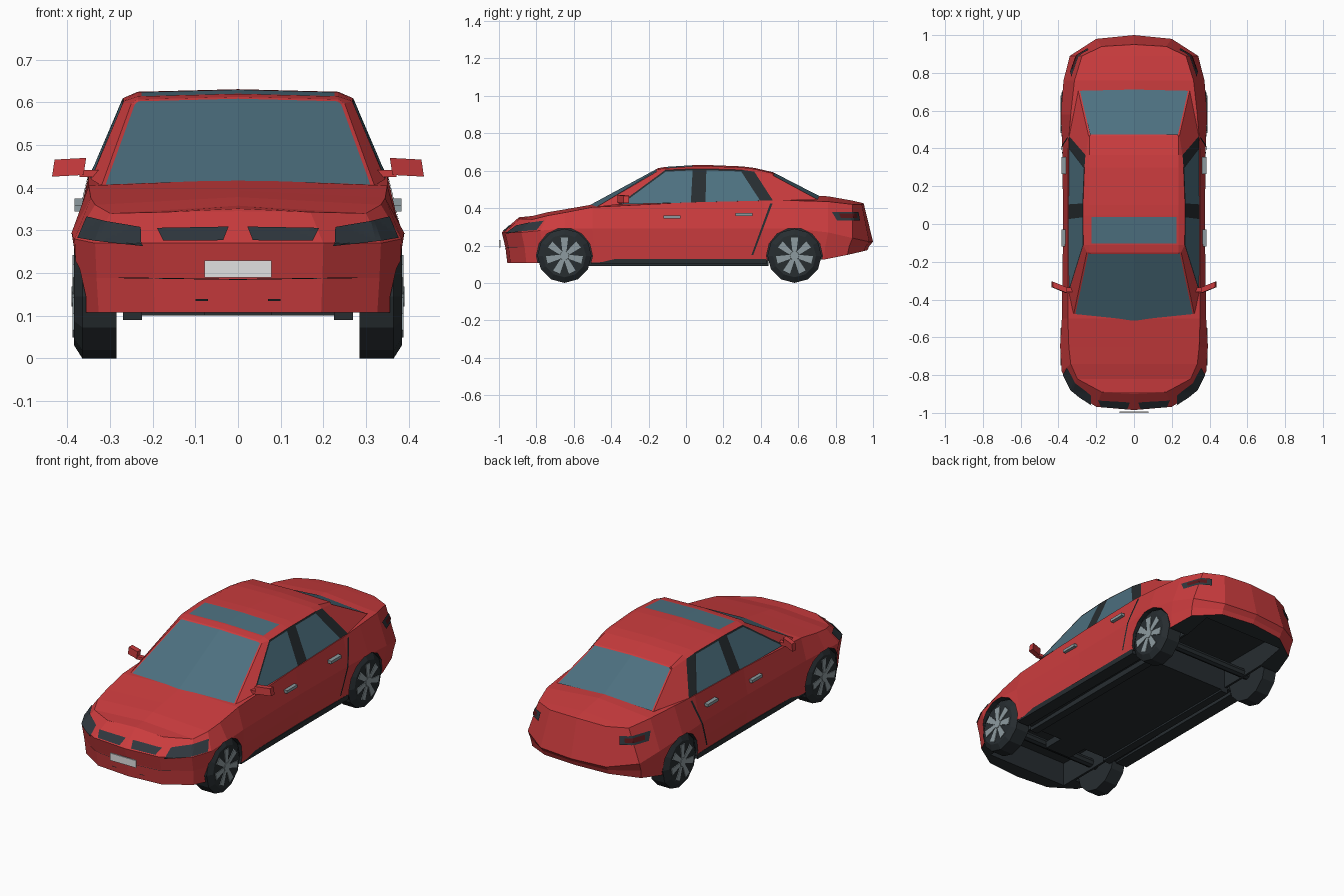
import bpy, bmesh, math
from mathutils import Vector, Matrix
from mathutils.bvhtree import BVHTree

old = bpy.data.objects.get("Cube")
if old:
    bpy.data.objects.remove(old, do_unlink=True)


def material(name, rgb):
    m = bpy.data.materials.new(name)
    m.use_nodes = True
    m.diffuse_color = (*rgb, 1)
    m.node_tree.nodes["Principled BSDF"].inputs["Base Color"].default_value = (*rgb, 1)
    return m


RED = material("red paint", (0.6, 0.045, 0.048))
GLASS = material("tinted glass", (0.074, 0.163, 0.215))
DARK = material("dark rubber", (0.02, 0.026, 0.03))
LAMP = material("smoked lamp", (0.028, 0.038, 0.047))
METAL = material("grey metal", (0.27, 0.33, 0.35))
PLATE = material("pale plate", (0.75, 0.75, 0.75))
TAIL = material("dark red lamp", (0.1, 0.008, 0.01))


def finish(name, bm, *mats):
    me = bpy.data.meshes.new(name)
    bm.to_mesh(me)
    bm.free()
    ob = bpy.data.objects.new(name, me)
    bpy.context.collection.objects.link(ob)
    for m in mats:
        me.materials.append(m)
    return ob


def apply(ob, kind, **settings):
    mod = ob.modifiers.new(kind, kind)
    for key, value in settings.items():
        setattr(mod, key, value)
    bpy.context.view_layer.objects.active = ob
    bpy.ops.object.modifier_apply(modifier=mod.name)


def mirror(ob):
    apply(ob, "MIRROR", use_clip=True, merge_threshold=0.0005)


def grid(bm, rows):
    vs = [[bm.verts.new(p) for p in row] for row in rows]
    faces = {}
    for i in range(len(vs) - 1):
        for j in range(len(vs[0]) - 1):
            faces[i, j] = bm.faces.new((vs[i][j], vs[i][j + 1], vs[i + 1][j + 1], vs[i + 1][j]))
    return vs, faces


def box(name, lo, hi, mat, both=False):
    bm = bmesh.new()
    bmesh.ops.create_cube(bm, size=1)
    lo, hi = Vector(lo), Vector(hi)
    for v in bm.verts:
        v.co = (lo + hi) / 2 + v.co * (hi - lo)
    ob = finish(name, bm, mat)
    if both:
        mirror(ob)
    return ob


def drum(name, x0, x1, y, z, r0, r1, sides, mat):
    bm = bmesh.new()
    bmesh.ops.create_cone(bm, cap_ends=True, segments=sides, radius1=r0, radius2=r1, depth=x1 - x0)
    bm.transform(Matrix.Translation(((x0 + x1) / 2, y, z)) @ Matrix.Rotation(math.pi / 2, 4, "Y"))
    return finish(name, bm, mat)


# Body shell: half outlines from nose to tail at four heights
mid = [(0, -.985, .27), (.2, -.968, .27), (.335, -.88, .27), (.383, -.78, .28), (.392, -.65, .29),
       (.382, -.5, .29), (.375, 0, .29), (.38, .42, .29), (.388, .58, .29), (.373, .76, .27),
       (.34, .89, .24), (.2, .98, .22), (0, 1, .22)]
shoulder = [(0, -.9, .345), (.17, -.89, .343), (.3, -.82, .34), (.335, -.74, .36), (.345, -.65, .376),
            (.35, -.5, .405), (.35, 0, .43), (.348, .42, .44), (.335, .58, .44), (.315, .76, .435),
            (.275, .89, .42), (.17, .94, .42), (0, .95, .425)]
crown = [0, .008, .018, .018, .017, .014, .01, .01, .03, .028, .02, .008, 0]
floor_z = [.107] * 5 + [.11, .12, .12, .12, .125, .15, .17, .175]
bottom = [(x * .975, y * .97, z) for (x, y, _), z in zip(mid, floor_z)]
low = [(x * .99, y * .98, z * .5 + m * .5) for (x, y, m), z in zip(mid, floor_z)]
keel = [(0, y, z) for x, y, z in bottom]
ridge = [(0, y, z + c) for (x, y, z), c in zip(shoulder, crown)]
bm = bmesh.new()
grid(bm, [keel, bottom, low, mid, shoulder, ridge])
bmesh.ops.remove_doubles(bm, verts=bm.verts, dist=0.0005)
bmesh.ops.recalc_face_normals(bm, faces=bm.faces)
for f in bm.faces:
    f.material_index = int(all(v.co.z < .18 for v in f.verts) and abs(f.normal.z) > .8)
body = finish("body_shell", bm, RED, DARK)
mirror(body)

# Wheel arches and hollow overhangs, with a thin wall between them
WHEELS = (("front", -.65), ("rear", .58))
cutters = []
for end, y in WHEELS:
    for s in (-1, 1):
        a, b = sorted((s * .262, s * .46))
        cutters.append(drum("arch_cutter", a, b, y, .145, .15, .15, 14, DARK))
cutters.append(box("front_bay_cutter", (-.25, -.87, .0), (.25, -.5, .24), DARK))
cutters.append(box("rear_bay_cutter", (-.25, .44, .0), (.25, .89, .25), DARK))
for c in cutters:
    c.hide_render = True
    apply(body, "BOOLEAN", operation="DIFFERENCE", object=c, solver="EXACT", material_mode="TRANSFER")
    bpy.data.objects.remove(c, do_unlink=True)

# Cabin: base, roof edge, inner roof and roof centre rows, columns front to back
base = [(.32, -.48, .405), (.345, -.36, .42), (.347, .035, .43), (.347, .095, .43), (.346, .41, .435),
        (.343, .465, .44), (.295, .705, .445)]
edge = [(.25, -.15, .598), (.268, -.112, .603), (.27, .045, .61), (.27, .1, .61), (.262, .3, .604),
        (.257, .365, .595), (.24, .465, .575)]
roof_z = [.607, .614, .624, .625, .617, .609, .586]
inner = [(.235, e[1], z) for e, z in zip(edge, roof_z)]
centre = [(0, e[1], z + .006) for e, z in zip(edge, roof_z)]
bm = bmesh.new()
vs, faces = grid(bm, [base, edge, inner, centre])
panes = []
for col, foot in ((0, (0, -.525, .41)), (-1, (0, .712, .465))):
    panes.append(bm.faces.new([bm.verts.new(foot)] + [row[col] for row in vs]))
bmesh.ops.recalc_face_normals(bm, faces=bm.faces)
for j in (1, 2, 3, 4):
    faces[0, j].material_index = 2
panes += [faces[0, 1], faces[0, 3], faces[2, 1]]
for pane in panes:
    bmesh.ops.inset_region(bm, faces=[pane], thickness=.009, use_boundary=False, use_even_offset=True)
    pane.material_index = 1
cabin = finish("cabin", bm, RED, GLASS, DARK)
mirror(cabin)

# Thin plates laid onto the body surface
surface = BVHTree.FromPolygons([v.co for v in body.data.vertices],
                               [p.vertices[:] for p in body.data.polygons])


def patch(name, corners, direction, mat, lift=.004, n=8):
    a, b, c, d = map(Vector, corners)
    aim = Vector(direction).normalized()
    rows = []
    for i in range(n + 1):
        row = []
        for j in range(n + 1):
            p = a.lerp(b, j / n).lerp(d.lerp(c, j / n), i / n)
            hit = surface.ray_cast(p - aim * .3, aim)[0]
            row.append((hit or p) - aim * lift)
        rows.append(row)
    bm = bmesh.new()
    grid(bm, rows)
    for f in bm.faces:
        f.normal_update()
    if sum(f.normal.dot(aim) for f in bm.faces) > 0:
        bmesh.ops.reverse_faces(bm, faces=bm.faces)
    mirror(finish(name, bm, mat))


patch("headlamps", [(.215, -.95, .263), (.372, -.79, .283), (.355, -.76, .333), (.235, -.92, .308)],
      (-.5, .85, 0), LAMP, lift=.008, n=14)
patch("grilles", [(.035, -1, .277), (.175, -1, .276), (.19, -1, .306), (.022, -1, .309)], (0, 1, 0), LAMP,
      lift=.006)
patch("bumper_slots", [(.07, -1, .135), (.1, -1, .135), (.1, -1, .139), (.07, -1, .139)], (0, 1, 0), DARK)
patch("bumper_crease", [(0, -1, .184), (.28, -1, .188), (.28, -1, .19), (0, -1, .186)], (0, 1, 0), DARK)
patch("tail_lamps", [(.365, .83, .335), (.27, .95, .335), (.26, .94, .38), (.355, .8, .38)],
      (-.75, -.65, 0), LAMP)
patch("tail_lamp_lenses", [(.355, .85, .347), (.29, .935, .347), (.285, .93, .37), (.35, .84, .37)],
      (-.75, -.65, 0), TAIL, lift=.007)
patch("rear_door_seams", [(.4, .35, .15), (.4, .36, .15), (.4, .463, .425), (.4, .45, .425)], (-1, 0, 0), DARK)
box("number_plate", (-.078, -1, .19), (.078, -.992, .23), PLATE)

# Door handles
for end, y, z in (("front", -.075, .352), ("rear", .31, .367)):
    box(end + "_door_handles", (.355, y - .045, z - .008), (.383, y + .045, z + .008), METAL, True)

# Door mirrors: tapered swept-back shells on short stalks
shell = box("door_mirrors", (.362, -.365, .43), (.436, -.335, .47), RED)
for v in shell.data.vertices:
    if v.co.x > .4:
        v.co.y += .03
        v.co.z -= .004
    if v.co.z > .45:
        v.co.x -= .006
mirror(shell)
box("mirror_stalks", (.325, -.36, .425), (.372, -.335, .442), RED, True)

# Underside
box("floor_pan", (-.24, -.5, .1), (.24, .44, .13), DARK)
box("floor_rails", (.225, -.52, .09), (.27, .44, .13), DARK, True)
box("sills", (.3, -.505, .1), (.372, .43, .128), DARK, True)
box("cross_tray", (-.08, -.62, .1), (.08, -.48, .14), DARK)

# Wheels
for end, y in WHEELS:
    drum(end + "_axle", -.3, .3, y, .145, .025, .025, 8, DARK)
    tyre = drum(end + "_tyres", .285, .365, y, .145, .145, .145, 12, DARK)
    wall = drum(end + "_tyre_walls", .365, .384, y, .145, .145, .115, 12, DARK)
    hub = drum(end + "_hubs", .38, .39, y, .145, .028, .024, 10, METAL)
    bm = bmesh.new()
    for k in range(7):
        part = bmesh.ops.create_cube(bm, size=1)["verts"]
        for v in part:
            wide = .04 if v.co.z > 0 else .02
            v.co = (v.co.x * .006, v.co.y * wide, v.co.z * .08 + .057)
        bmesh.ops.rotate(bm, verts=part, cent=(0, 0, 0), matrix=Matrix.Rotation(math.tau * k / 7, 3, "X"))
    bmesh.ops.translate(bm, verts=bm.verts, vec=(.385, y, .145))
    spokes = finish(end + "_spokes", bm, METAL)
    for ob in (tyre, wall, hub, spokes):
        mirror(ob)
